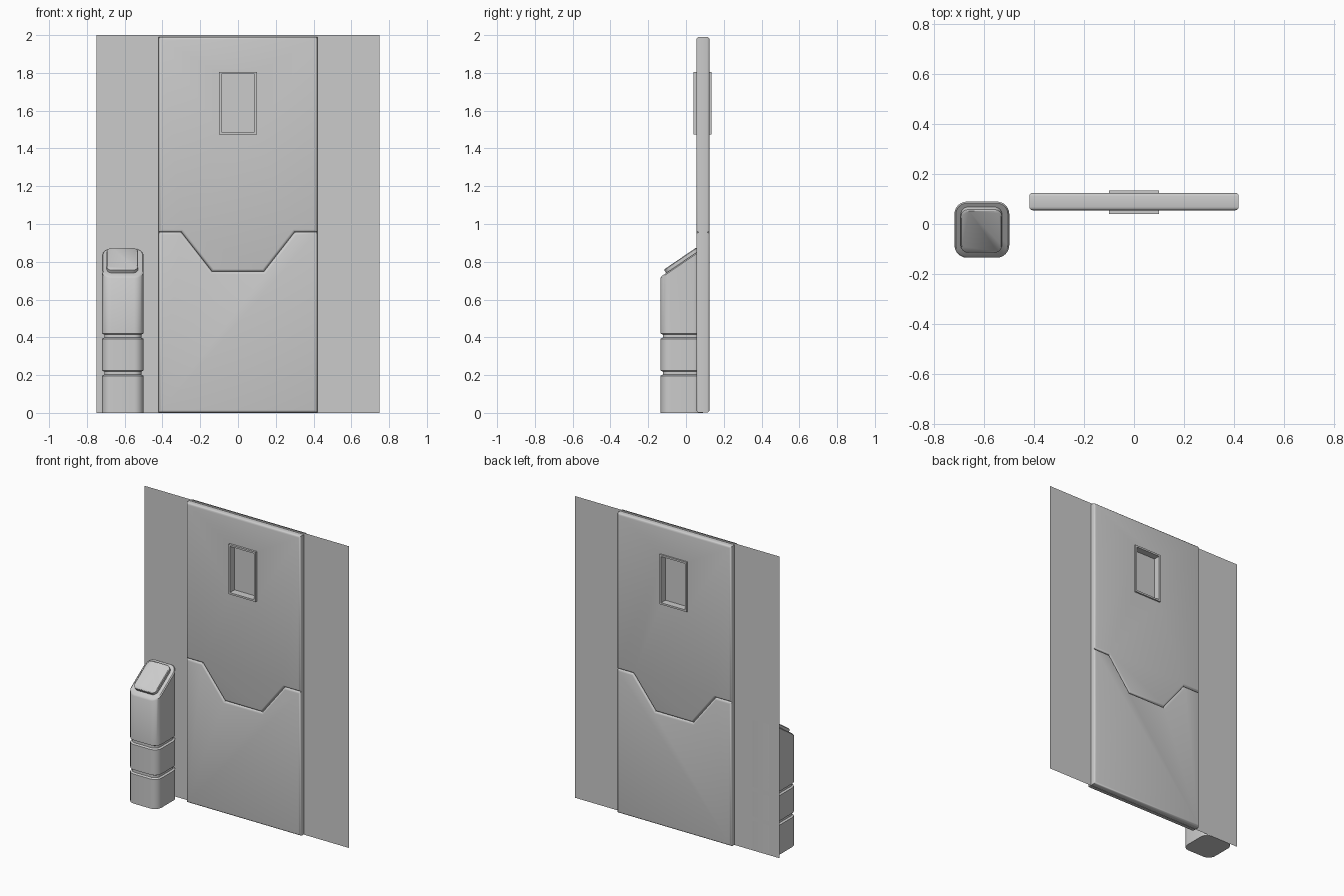
import bpy, bmesh, math

if "Cube" in bpy.data.objects:
    bpy.data.objects.remove(bpy.data.objects["Cube"])


def finish(bm, name, smooth=True):
    bmesh.ops.recalc_face_normals(bm, faces=bm.faces)
    me = bpy.data.meshes.new(name)
    bm.to_mesh(me)
    bm.free()
    ob = bpy.data.objects.new(name, me)
    bpy.context.collection.objects.link(ob)
    if smooth:
        bpy.ops.object.select_all(action='DESELECT')
        ob.select_set(True)
        bpy.context.view_layer.objects.active = ob
        bpy.ops.object.shade_smooth_by_angle(angle=math.radians(35))
    return ob


def loft(name, rings, caps=True, closed=False, smooth=True):
    """Join equal-length rings of points with quads."""
    bm = bmesh.new()
    vs = [[bm.verts.new(p) for p in r] for r in rings]
    pairs = list(zip(vs, vs[1:])) + ([(vs[-1], vs[0])] if closed else [])
    for a, b in pairs:
        for i in range(len(a)):
            j = (i + 1) % len(a)
            bm.faces.new((a[i], a[j], b[j], b[i]))
    if caps and not closed:
        bm.faces.new(vs[0])
        bm.faces.new(vs[-1])
    return finish(bm, name, smooth)


def rounded_rect(cx, cy, hx, hy, r, n=6):
    pts = []
    for k, (sx, sy) in enumerate(((1, 1), (-1, 1), (-1, -1), (1, -1))):
        for i in range(n + 1):
            a = math.pi / 2 * (k + i / n)
            pts.append((cx + sx * (hx - r) + r * math.cos(a),
                        cy + sy * (hy - r) + r * math.sin(a)))
    return pts


def rect(hx, z0, z1, y):
    return [(-hx, y, z0), (hx, y, z0), (hx, y, z1), (-hx, y, z1)]


# Wall sheet, also the pane seen through the window
WALL_Y = 0.09
bm = bmesh.new()
bm.faces.new([bm.verts.new(p) for p in rect(0.75, 0, 2, WALL_Y)])
finish(bm, "wall", False)

# Door panels meeting at a stepped seam
Y0, Y1 = 0.055, 0.125
seam = [(-0.42, 0.957), (-0.3, 0.957), (-0.137, 0.748),
        (0.137, 0.748), (0.3, 0.957), (0.42, 0.957)]


def door_panel(name, end_z):
    prof = seam + [(0.42, end_z), (-0.42, end_z)]
    bm = bmesh.new()
    f, b = ([bm.verts.new((x, y, z)) for x, z in prof] for y in (Y0, Y1))
    faces = [bm.faces.new(f), bm.faces.new(b)]
    for i in range(len(prof)):
        j = (i + 1) % len(prof)
        bm.faces.new((f[i], f[j], b[j], b[i]))
    bmesh.ops.recalc_face_normals(bm, faces=bm.faces)
    rim = [e for fc in faces for e in fc.edges]
    bmesh.ops.bevel(bm, geom=rim, offset=0.014, segments=3, profile=0.5,
                    affect='EDGES')
    return finish(bm, name)


door_panel("door_lower_panel", 0.002)
upper = door_panel("door_upper_panel", 1.99)

# Window opening
cutter = loft("window_cutter", [rect(0.094, 1.482, 1.798, y) for y in (0, 0.2)],
              smooth=False)
cutter.hide_render = True
mod = upper.modifiers.new("window_hole", 'BOOLEAN')
mod.operation, mod.solver, mod.object = 'DIFFERENCE', 'EXACT', cutter
bpy.context.view_layer.objects.active = upper
bpy.ops.object.modifier_apply(modifier=mod.name)
bpy.data.objects.remove(cutter)

# Window frame, proud of both door faces
F0, F1 = 0.041, 0.135
loft("window_frame", [rect(0.1, 1.475, 1.805, F0), rect(0.1, 1.475, 1.805, F1),
                      rect(0.088, 1.487, 1.793, F1), rect(0.088, 1.487, 1.793, F0)],
     closed=True, smooth=False)

# Post with two grooves and a sloping top
PX, PY, HX, HY, SLOPE = -0.61, -0.0225, 0.11, 0.1125, 0.68


def top_z(y):
    return 0.72 + SLOPE * (y + 0.135)


def post_ring(z, inset):
    return [(x, y, z) for x, y in
            rounded_rect(PX, PY, HX - inset, HY - inset, 0.05 - inset)]


rings = [post_ring(0, 0)]
for g in (0.21, 0.406):
    rings += [post_ring(g + dz, i) for dz, i in
              ((-0.014, 0), (-0.008, 0.012), (0.008, 0.012), (0.014, 0))]
for drop, inset in ((0.007, 0), (0, 0.006)):
    rings.append([(x, y, top_z(y) - drop) for x, y, _ in post_ring(0, inset)])
loft("post", rings)

# Raised screen on the post's slope, extruded along its normal
L = math.hypot(1, SLOPE)
ny, nz = -SLOPE / L, 1 / L


def screen_ring(h, inset):
    return [(x, y + ny * h, top_z(y) + nz * h) for x, y in
            rounded_rect(PX - 0.002, -0.0185, 0.083 - inset, 0.0865 - inset, 0.03)]


loft("post_screen", [screen_ring(-0.004, 0), screen_ring(0.018, 0),
                     screen_ring(0.022, 0.004)])
